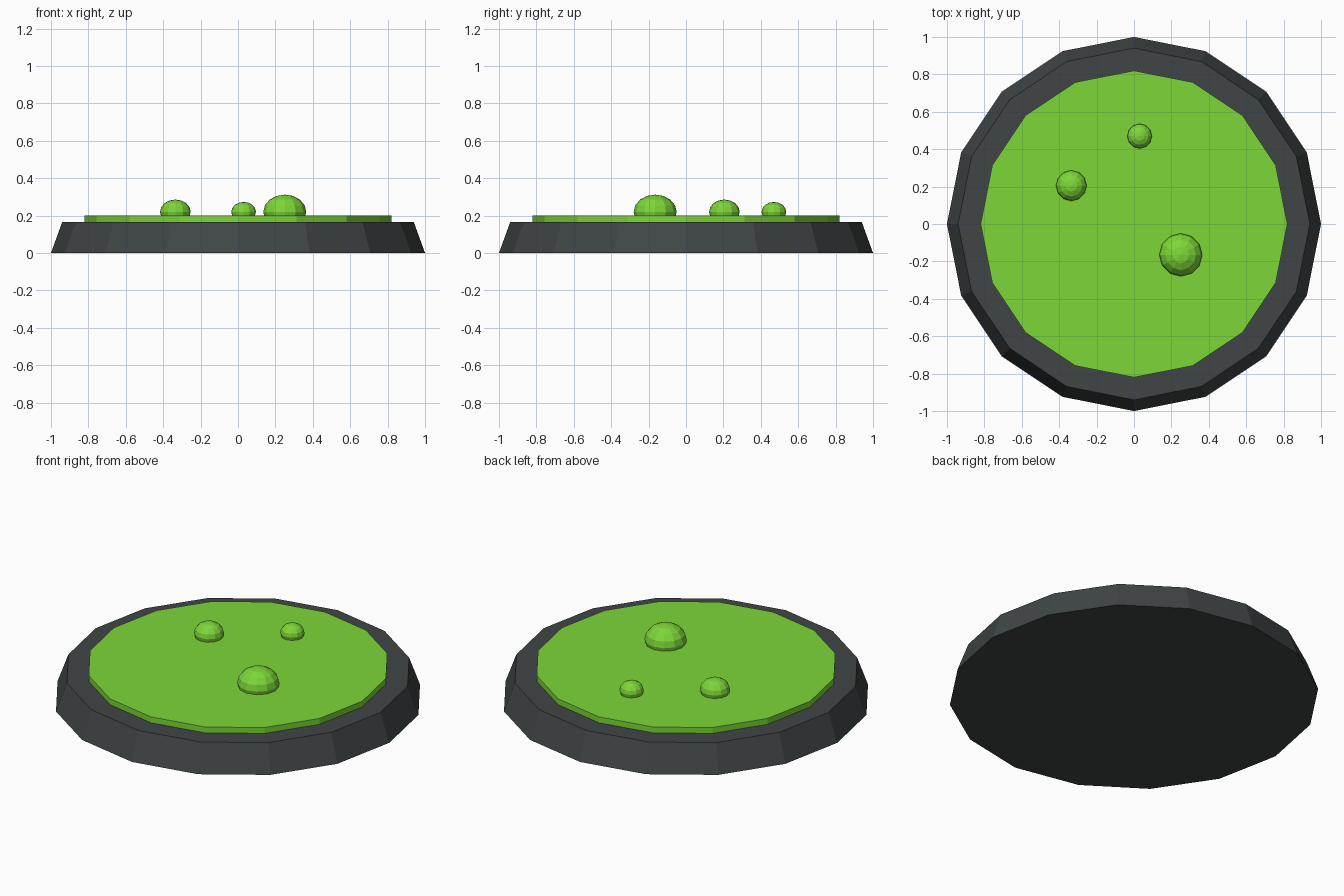
import bpy

if "Cube" in bpy.data.objects:
    bpy.data.objects.remove(bpy.data.objects["Cube"])


def material(name, rgb):
    m = bpy.data.materials.new(name)
    m.diffuse_color = (*rgb, 1.0)
    m.use_nodes = True
    m.node_tree.nodes["Principled BSDF"].inputs["Base Color"].default_value = m.diffuse_color
    return m


stone = material("dark stone", (0.051, 0.060, 0.061))
slime = material("green slime", (0.205, 0.680, 0.040))


def frustum(name, r_bottom, r_top, z0, z1, mat):
    bpy.ops.mesh.primitive_cone_add(vertices=16, radius1=r_bottom, radius2=r_top,
                                    depth=z1 - z0, location=(0, 0, (z0 + z1) / 2))
    ob = bpy.context.object
    ob.name = name
    ob.data.materials.append(mat)
    return ob


def bubble(name, x, y, r):
    # slightly flattened low-poly sphere, half sunk in the pool
    bpy.ops.mesh.primitive_uv_sphere_add(segments=12, ring_count=8, radius=r,
                                         location=(x, y, 0.22))
    ob = bpy.context.object
    ob.name = name
    ob.scale.z = 0.8
    ob.data.materials.append(slime)
    return ob


# Tapered stone base and the slime disc on top
frustum("base", 1.0, 0.94, 0.0, 0.165, stone)
frustum("slime_pool", 0.82, 0.82, 0.165, 0.2, slime)

# Bubbles: x, y, radius
for name, x, y, r in (("large_bubble", 0.25, -0.165, 0.115),
                      ("medium_bubble", -0.335, 0.205, 0.082),
                      ("small_bubble", 0.03, 0.47, 0.066)):
    bubble(name, x, y, r)
